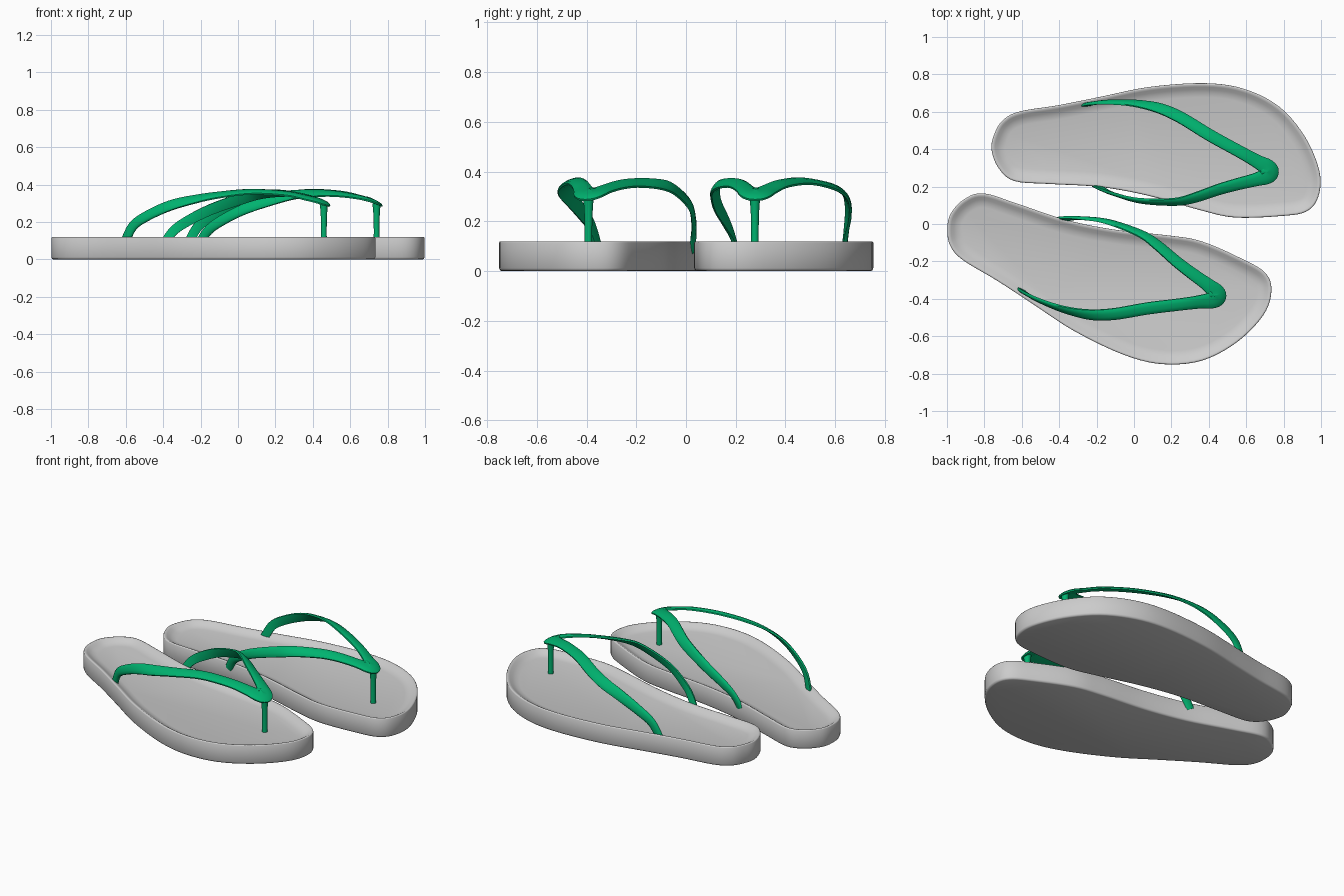
import bpy, bmesh, math
from mathutils import Vector, Matrix

if "Cube" in bpy.data.objects:
    bpy.data.objects.remove(bpy.data.objects["Cube"])

green = bpy.data.materials.new("strap_green")
green.diffuse_color = (0.0, 0.45, 0.16, 1)
green.use_nodes = True
green.node_tree.nodes["Principled BSDF"].inputs["Base Color"].default_value = green.diffuse_color

# sole outline of the left sandal (x, y)
OUTLINE = [(-.762, .40), (-.745, .485), (-.70, .556), (-.61, .602), (-.40, .636), (-.18, .68),
           (.083, .733), (.377, .753), (.59, .722), (.778, .626), (.915, .465), (.992, .28),
           (.985, .145), (.92, .066), (.778, .042), (.537, .035), (.35, .075), (.083, .15),
           (-.18, .198), (-.45, .214), (-.64, .23), (-.725, .30)]

# strap path: x, y, z, width, surface normal hint
STRAP = [(-.267, .634, .08, .050, 0, 1, .1), (-.215, .645, .175, .052, 0, 1, .15),
         (-.13, .652, .232, .056, 0, 1, .3), (0, .647, .288, .062, 0, .9, .5),
         (.13, .622, .322, .066, 0, .7, .8), (.25, .570, .345, .066, .1, .45, 1),
         (.404, .476, .362, .066, .1, .3, 1), (.564, .388, .352, .066, .25, .2, 1),
         (.66, .334, .33, .074, .4, .1, .9), (.709, .305, .316, .092, .45, 0, .9),
         (.725, .279, .311, .108, .45, 0, .9), (.707, .257, .316, .092, .45, 0, .9),
         (.655, .238, .33, .072, .4, -.1, .9), (.56, .214, .347, .066, .25, -.3, 1),
         (.457, .185, .355, .064, .1, -.5, 1), (.323, .139, .350, .064, 0, -.7, .8),
         (.217, .117, .330, .064, 0, -.9, .6), (.03, .124, .268, .058, 0, -1, .4),
         (-.104, .160, .198, .054, 0, -1, .2), (-.168, .186, .145, .05, 0, -1, .1),
         (-.206, .206, .08, .05, 0, -1, .1)]


def spline(pts, steps, closed):
    """Catmull-Rom through points of any dimension."""
    n, out = len(pts), []
    get = (lambda i: pts[i % n]) if closed else (lambda i: pts[max(0, min(n - 1, i))])
    for i in range(n if closed else n - 1):
        quad = [get(i + k) for k in (-1, 0, 1, 2)]
        for s in range(steps):
            t = s / steps
            out.append([.5 * (2 * b + (c - a) * t + (2 * a - 5 * b + 4 * c - d) * t * t
                              + (3 * b - a - 3 * c + d) * t ** 3) for a, b, c, d in zip(*quad)])
    if not closed:
        out.append(list(pts[-1]))
    return out


def loft(name, rings, matrix, angle, mat=None):
    """Skin a list of closed rings, with capped ends."""
    bm = bmesh.new()
    vs = [[bm.verts.new(matrix @ Vector(p)) for p in r] for r in rings]
    n = len(vs[0])
    for a, b in zip(vs, vs[1:]):
        for i in range(n):
            bm.faces.new((a[i], a[(i + 1) % n], b[(i + 1) % n], b[i]))
    bm.faces.new(vs[0])
    bm.faces.new(vs[-1])
    bmesh.ops.recalc_face_normals(bm, faces=bm.faces)
    me = bpy.data.meshes.new(name)
    bm.to_mesh(me)
    bm.free()
    ob = bpy.data.objects.new(name, me)
    bpy.context.collection.objects.link(ob)
    if mat:
        me.materials.append(mat)
    bpy.ops.object.select_all(action='DESELECT')
    ob.select_set(True)
    bpy.context.view_layer.objects.active = ob
    bpy.ops.object.shade_smooth_by_angle(angle=math.radians(angle))


def sole(name, m):
    pts = [Vector(p) for p in spline(OUTLINE, 5, True)]
    n = len(pts)
    # inward direction at each outline point (outline runs clockwise)
    inward = []
    for i in range(n):
        d = (pts[(i + 1) % n] - pts[i - 1]).normalized()
        inward.append(Vector((d.y, -d.x)))
    # inset and height: rounded bottom, wall, rim, dished footbed
    prof = [(.012, 0), (.004, .003), (0, .012), (0, .114), (.003, .119), (.009, .12),
            (.02, .114), (.035, .104), (.052, .096), (.075, .091)]
    rings = [[(p + q * inset).to_3d() + Vector((0, 0, z)) for p, q in zip(pts, inward)]
             for inset, z in prof]
    loft(name, rings, m, 50)


def strap(name, m):
    path = spline(STRAP, 5, False)
    # domed band section: (across, up)
    section = [(-.5, -.006), (-.5, .002), (-.38, .008), (-.15, .011), (.15, .011),
               (.38, .008), (.5, .002), (.5, -.006), (.3, -.008), (-.3, -.008)]
    rings = []
    for i, p in enumerate(path):
        c = Vector(p[:3])
        t = (Vector(path[min(i + 1, len(path) - 1)][:3]) - Vector(path[max(i - 1, 0)][:3])).normalized()
        n = Vector(p[4:])
        n = (n - t * n.dot(t)).normalized()
        w = t.cross(n)
        rings.append([c + w * (a * p[3]) + n * u for a, u in section])
    loft(name, rings, m, 50, green)


def post(name, m):
    prof = [(.08, .016), (.15, .015), (.22, .016), (.27, .019), (.298, .023)]
    rings = [[(.741 + r * math.cos(a), .277 + r * math.sin(a), z)
              for a in (k * math.tau / 16 for k in range(16))] for z, r in prof]
    loft(name, rings, m, 50, green)


# the right sandal is the mirrored left one, turned and shifted
right = (Matrix.Translation((-.126, .14, 0)) @ Matrix.Rotation(math.radians(-21.8), 4, 'Z')
         @ Matrix.Diagonal((1, -1, 1, 1)))
for side, m in (("left", Matrix.Identity(4)), ("right", right)):
    sole(side + "_sole", m)
    strap(side + "_strap", m)
    post(side + "_toe_post", m)
